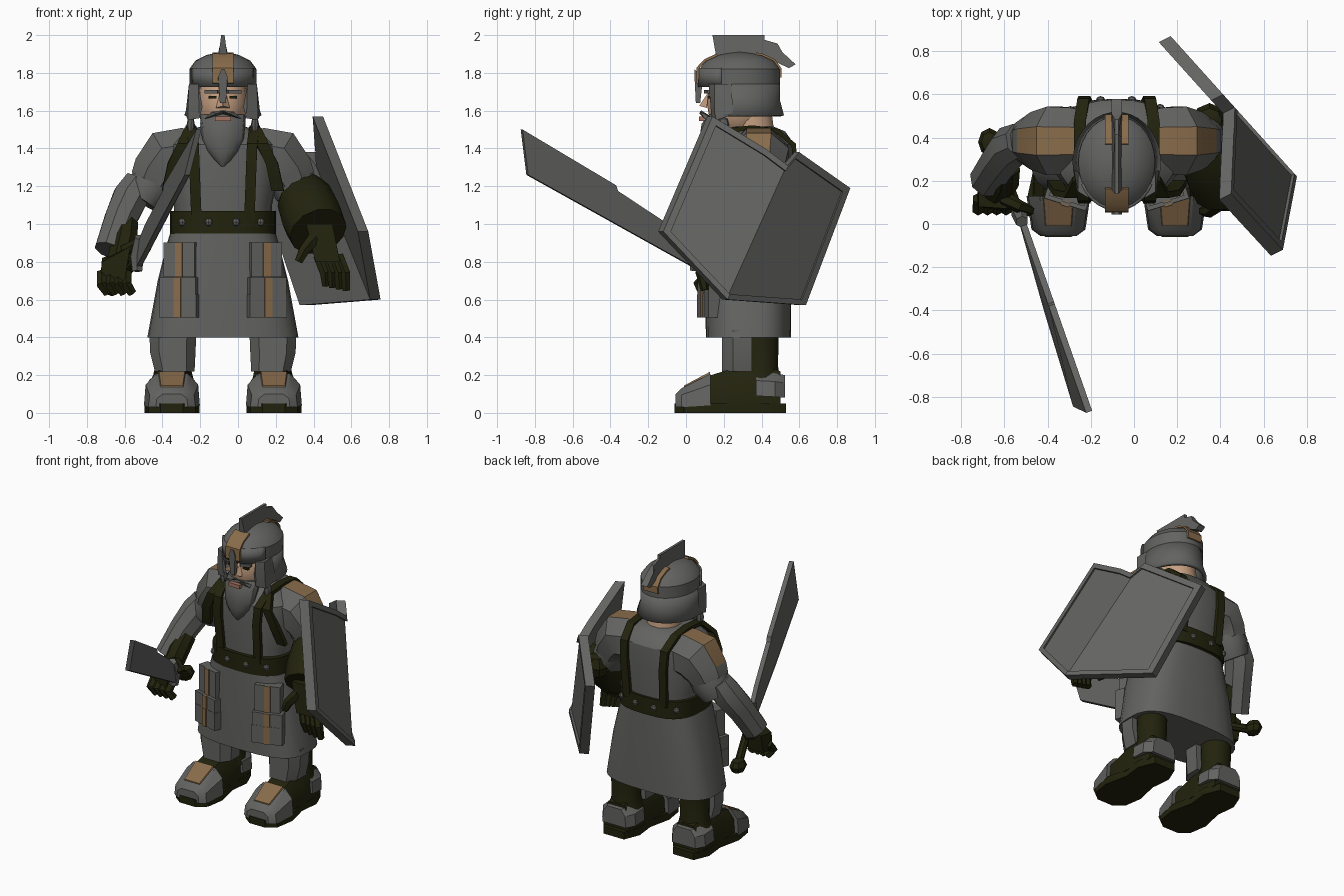
import bpy, bmesh, math
from mathutils import Vector, Matrix

if "Cube" in bpy.data.objects:
    bpy.data.objects.remove(bpy.data.objects["Cube"])

X0 = -0.08  # body centre line


def material(name, rgb):
    m = bpy.data.materials.new(name)
    m.diffuse_color = (*rgb, 1)
    m.use_nodes = True
    m.node_tree.nodes["Principled BSDF"].inputs["Base Color"].default_value = m.diffuse_color
    return m


STEEL = material("steel", (0.125, 0.125, 0.12))
LEATHER = material("dark_leather", (0.016, 0.0165, 0.004))
BRONZE = material("bronze", (0.25, 0.15, 0.07))
SKIN = material("skin", (0.56, 0.35, 0.22))
HAIR = material("grey_hair", (0.115, 0.115, 0.11))
LIP = material("lip", (0.36, 0.17, 0.12))


def finish(name, bm, mat):
    bmesh.ops.recalc_face_normals(bm, faces=bm.faces)
    me = bpy.data.meshes.new(name)
    bm.to_mesh(me)
    bm.free()
    me.materials.append(mat)
    ob = bpy.data.objects.new(name, me)
    bpy.context.collection.objects.link(ob)
    return ob


def paint(ob, mat, rule):
    ob.data.materials.append(mat)
    for p in ob.data.polygons:
        if rule(p):
            p.material_index = 1


def loft(name, rings, mat, cap=True, closed=True):
    bm = bmesh.new()
    vs = [[bm.verts.new(p) for p in r] for r in rings]
    n = len(vs[0])
    for a, b in zip(vs, vs[1:]):
        for i in range(n if closed else n - 1):
            j = (i + 1) % n
            bm.faces.new((a[i], a[j], b[j], b[i]))
    if cap:
        bm.faces.new(vs[0])
        bm.faces.new(vs[-1])
    return finish(name, bm, mat)


def hull(name, pts, mat):
    bm = bmesh.new()
    for p in pts:
        bm.verts.new(p)
    bmesh.ops.convex_hull(bm, input=bm.verts)
    bmesh.ops.delete(bm, geom=[v for v in bm.verts if not v.link_faces], context='VERTS')
    bmesh.ops.dissolve_limit(bm, angle_limit=0.03, verts=bm.verts, edges=bm.edges)
    return finish(name, bm, mat)


def box(name, c, s, mat, yaw=0.0):
    bm = bmesh.new()
    m = Matrix.Translation(c) @ Matrix.Rotation(yaw, 4, 'Z') @ Matrix.Diagonal((*s, 1))
    bmesh.ops.create_cube(bm, size=1, matrix=m)
    return finish(name, bm, mat)


def ball(name, c, s, mat, seg=16):
    bm = bmesh.new()
    m = Matrix.Translation(c) @ Matrix.Diagonal((*s, 1))
    bmesh.ops.create_uvsphere(bm, u_segments=seg, v_segments=seg // 2, radius=1, matrix=m)
    return finish(name, bm, mat)


def ring(cy, z, rx, ry, n=28, p=2.0, a0=0.0, a1=2 * math.pi, ends=False):
    out = []
    for i in range(n):
        a = a0 + (a1 - a0) * i / (n - 1 if ends else n)
        c, s = math.cos(a), math.sin(a)
        out.append((X0 + rx * math.copysign(abs(c) ** (2 / p), c),
                    cy + ry * math.copysign(abs(s) ** (2 / p), s), z))
    return out


def tube(name, pts, mat, n=12):
    P = [Vector(p[:3]) for p in pts]
    d = (P[-1] - P[0]).normalized()
    ref = Vector((0, 0, 1)) if abs(d.y) > 0.8 else Vector((0, 1, 0))
    rings = []
    for i, p in enumerate(P):
        t = (P[min(i + 1, len(P) - 1)] - P[max(i - 1, 0)]).normalized()
        u = t.cross(ref).normalized()
        v = u.cross(t)
        r = pts[i][3]
        rings.append([p + r * (u * math.cos(2 * math.pi * (k + .5) / n) +
                               v * math.sin(2 * math.pi * (k + .5) / n)) for k in range(n)])
    return loft(name, rings, mat)


def ribbon(name, path, w, mat, th=0.03):
    P = [Vector(p) for p in path]
    rings = []
    for i, p in enumerate(P):
        t = (P[min(i + 1, len(P) - 1)] - P[max(i - 1, 0)]).normalized()
        nrm = t.cross(Vector((1, 0, 0))).normalized() * th / 2
        x = Vector((w / 2, 0, 0))
        rings.append([p - x - nrm, p + x - nrm, p + x + nrm, p - x + nrm])
    return loft(name, rings, mat)


def side(s, pts):  # local x offset to the left or right of the body
    return [(X0 + s * p[0], *p[1:]) for p in pts]


# torso, belt and skirt
loft("torso", [ring(.345, z, rx, ry, p=2.5) for z, rx, ry in (
    (.95, .26, .215), (1.1, .26, .22), (1.3, .30, .235), (1.42, .28, .23),
    (1.49, .2, .18), (1.515, .12, .12))], STEEL)
loft("belt", [ring(.34, z, .28, .24, p=2.8) for z in (.95, 1.07)], LEATHER)
for f in (-1, 1):
    for lx in (-.215, -.075, .07, .2):
        ball("belt_stud", (X0 + lx, .34 + f * .235 * (1 - abs(lx / .28) ** 2.8) ** (1 / 2.8), 1.01),
             (.022, .02, .022), STEEL, 8)
loft("skirt", [ring(.33, z, rx, ry, p=3) for z, rx, ry in (
    (.4, .40, .225), (.7, .345, .228), (.9, .295, .225), (.95, .28, .225))], STEEL)

for s in (-1, 1):
    # layered hip plates with bronze strip
    for z, h, lx, w, y in ((.81, .19, .222, .17, .14), (.67, .1, .23, .2, .124), (.565, .13, .23, .205, .122)):
        box("hip_plate", (X0 + s * lx, y, z), (w, .07, h - .008), STEEL, s * .3)
        box("hip_strip", (X0 + s * (lx + .0106), y - .0344, z), (.04, .012, h - .008), BRONZE, s * .3)
    # shoulder straps
    ribbon("strap", side(s, [(.14, .13, 1.03), (.145, .125, 1.15), (.15, .108, 1.3), (.155, .118, 1.42),
                             (.165, .21, 1.495), (.17, .35, 1.51), (.17, .48, 1.495), (.155, .57, 1.42),
                             (.15, .58, 1.3), (.14, .56, 1.03)]), .055, LEATHER, .025)
    ribbon("armhole_strap", side(s, [(.17, .21, 1.5), (.21, .135, 1.42), (.26, .145, 1.32),
                                     (.29, .19, 1.18)]), .065, LEATHER)
    # shoulder armour
    pad = tube("shoulder_pad", side(s, [(.13, .385, 1.355, .15), (.21, .385, 1.355, .166), (.29, .385, 1.345, .172),
                                        (.35, .385, 1.27, .146), (.375, .385, 1.22, .13)]), STEEL, 8)
    paint(pad, BRONZE, lambda p: p.normal.z > .3 and abs(p.center.y - .385) < .03 and abs(p.center.x - X0) > .15)
    tube("upper_arm_guard", side(s, [(.33, .385, 1.29, .125), (.385, .385, 1.19, .125),
                                     (.43, .375, 1.12, .1)]), STEEL)
    # shin guards and boots
    loft("shin", [[(X0 + s * cx + a * w, y, z) for a, y in ((-1, .35), (-1, .25), (-.6, .19), (.6, .19), (1, .25), (1, .35))]
                  for z, w, cx in ((.22, .105, .255), (.32, .12, .265), (.44, .125, .265))], STEEL)
    tube("boot_shaft", side(s, [(.265, .39, .15, .12), (.265, .395, .25, .095), (.265, .395, .42, .1)]), LEATHER)
    sole = [(-.06, -.06), (.06, -.06), (.125, -.01), (.145, .12), (.11, .28), (.125, .42), (.08, .53),
            (-.08, .53), (-.125, .42), (-.11, .28), (-.145, .12), (-.125, -.01)]
    loft("sole", [[(X0 + s * .27 + x, y, z) for x, y in sole] for z in (0, .05)], LEATHER)

    def shoe(name, sections, mat, inner=.58):
        return loft(name, [[(X0 + s * .27 + a * w, y, zb + b * (zt - zb))
                            for a, b in ((-1, 0), (1, 0), (.94, .65), (inner, 1), (-inner, 1), (-.94, .65))]
                           for y, w, zb, zt in sections], mat)
    shoe("boot", ((.1, .12, .04, .19), (.28, .115, .04, .245), (.4, .115, .04, .26), (.5, .1, .04, .22)), LEATHER)
    shoe("toe_cap", ((-.055, .085, .03, .10), (-.025, .125, .03, .13), (.13, .148, .04, .208)), STEEL)
    shoe("toe_plate", ((-.01, .068, .1, .145), (.128, .08, .16, .218)), BRONZE, .85)
    shoe("heel_cap", ((.37, .13, .09, .215), (.47, .13, .085, .21), (.525, .09, .08, .2)), STEEL)

# head, face and beard
ball("head", (X0, .275, 1.64), (.135, .165, .19), SKIN)
tube("neck", [(X0, .36, 1.45, .115), (X0, .34, 1.64, .11)], SKIN)
hull("nose", [(X0 - .015, .12, 1.7), (X0 + .015, .12, 1.7), (X0 - .036, .11, 1.615), (X0 + .036, .11, 1.615),
              (X0, .07, 1.625)], SKIN)
loft("beard", [ring(cy, z, rx, ry, n=14) for z, rx, ry, cy in (
    (1.58, .118, .07, .19), (1.53, .12, .08, .16), (1.45, .11, .07, .14), (1.39, .085, .055, .125),
    (1.34, .045, .035, .115), (1.305, .008, .01, .11))], HAIR)
box("mouth", (X0, .083, 1.557), (.085, .03, .026), LIP)
for s in (-1, 1):
    hull("moustache", side(s, [(0, .08, 1.602), (0, .11, 1.583), (.06, .075, 1.594), (.1, .1, 1.555),
                               (.09, .14, 1.56), (.03, .07, 1.586)]), HAIR)
    box("eye", (X0 + s * .055, .125, 1.672), (.04, .02, .013), LEATHER)
    box("brow", (X0 + s * .06, .118, 1.7), (.07, .03, .018), HAIR, s * .25)
    # cheek guards
    hull("cheek_guard", side(s, [(.13, .12, 1.74), (.18, .15, 1.74), (.178, .24, 1.74), (.108, .135, 1.62),
                                 (.185, .15, 1.6), (.198, .25, 1.58), (.125, .135, 1.56), (.185, .16, 1.55)]), STEEL)
    ball("side_braid", (X0 + s * .17, .2, 1.525), (.022, .03, .045), HAIR, 8)

# helmet with open face, front band and crest
loft("helmet_dome", [ring(.285, z, rx, ry) for z, rx, ry in (
    (1.73, .178, .212), (1.82, .178, .214), (1.865, .145, .18), (1.895, .085, .115), (1.91, .02, .03))], STEEL)
band = loft("brow_band", [ring(.285, z, .186, .224, n=15, a0=1.15 * math.pi, a1=1.85 * math.pi, ends=True)
                          for z in (1.725, 1.825)], STEEL, cap=False, closed=False)
guard = loft("neck_guard", [ring(.285, z, rx, ry, n=22, a0=-.55, a1=math.pi + .55, ends=True) for z, rx, ry in (
    (1.74, .18, .215), (1.65, .18, .215), (1.575, .205, .235))], STEEL, cap=False, closed=False)
for shell in (band, guard):
    shell.modifiers.new("thickness", 'SOLIDIFY').thickness = .022
ribbon("bronze_front", [(X0, .06, 1.745), (X0, .062, 1.825), (X0, .1, 1.866), (X0, .165, 1.896)], .11, BRONZE, .014)
ribbon("bronze_back", [(X0, .37, 1.903), (X0, .405, 1.896), (X0, .468, 1.867), (X0, .501, 1.82), (X0, .5, 1.775)],
       .11, BRONZE, .012)
hull("nose_guard", [(X0 + a * w, y, z) for a in (-1, 1) for w, y, z in (
    (.026, .058, 1.765), (.024, .045, 1.78), (.016, .052, 1.64), (.016, .075, 1.64), (.008, .045, 1.82), (.024, .09, 1.77))], STEEL)
crest = [(.14, 2.0), (.415, 2.0), (.415, 1.975), (.485, 1.955), (.51, 1.91), (.58, 1.845), (.545, 1.825),
         (.47, 1.86), (.4, 1.885), (.16, 1.885)]
loft("crest", [[(X0 + a * (.024 if z < 1.93 else .009), y, z) for y, z in crest] for a in (-1, 1)], STEEL)

# sword arm
tube("bracer", [(-.52, .385, 1.22, .088), (-.57, .36, 1.14, .1), (-.62, .29, 1.03, .092), (-.68, .2, .86, .085)], STEEL, 8)
tube("sword_glove", [(-.59, .27, 1.0, .065), (-.6, .2, .92, .07), (-.63, .15, .8, .07)], LEATHER, 8)
hull("sword_palm", [(-.72, .08, .8), (-.72, .2, .82), (-.57, .07, .88), (-.57, .19, .88),
                    (-.73, .09, .69), (-.72, .17, .69), (-.6, .06, .7), (-.6, .17, .69)], LEATHER)
for k in range(4):
    x = -.72 + .043 * k
    tube("sword_finger", [(x, .12, .74, .03), (x, .07, .68, .032), (x + .03, .09, .635, .026)], LEATHER, 6)
tube("sword_thumb", [(-.6, .12, .86, .035), (-.53, .08, .9, .03), (-.48, .06, .85, .026)], LEATHER, 6)


# sword: flat blade slanting forward, leaning slightly outward at the lower edge
def blade_x(y):
    return -.53 + (.05 - y) * .35


blade = [(-.87, 1.5, 0), (-.375, 1.205, 0), (-.365, 1.175, 0), (-.1, 1.0, 0), (.04, .88, 0), (.04, .77, 0),
         (-.4, 1.015, .03), (-.84, 1.26, .05)]
loft("sword_blade", [[(blade_x(y) - lean + a * .014, y + a * .005, z) for y, z, lean in blade] for a in (-1, 1)], STEEL)
tube("sword_guard", [(blade_x(.02), .01, .93, .03), (blade_x(.06), .06, .83, .04), (blade_x(.06), .05, .75, .03)], STEEL, 6)
tube("sword_grip", [(blade_x(.04), .04, .82, .025), (-.66, .37, .66, .028)], LEATHER, 8)
ball("sword_pommel", (-.67, .38, .67), (.052, .065, .052), LEATHER, 8)

# shield arm
tube("shield_cuff", [(.335, .42, 1.19, .115), (.36, .35, 1.12, .155), (.395, .25, 1.03, .165), (.425, .17, .96, .155)], LEATHER)
ball("shield_elbow", (.35, .48, 1.14), (.08, .08, .09), LEATHER, 8)
hull("shield_palm", [(.36, .08, 1.0), (.5, .08, 1.0), (.36, .2, 1.0), (.5, .2, 1.0), (.41, .06, .8), (.54, .06, .8),
                     (.41, .16, .8), (.54, .16, .8)], LEATHER)
for k in range(4):
    x = .425 + .036 * k
    tube("shield_finger", [(x, .11, .83, .03), (x + .035, .08, .74, .03), (x + .04, .1, .65 + .008 * (3 - k), .022)], LEATHER, 6)
tube("shield_thumb", [(.4, .1, .92, .04), (.35, .06, .86, .032), (.32, .06, .8, .024)], LEATHER, 6)

# shield: two flat halves meeting on a fold, with a raised rim
outline = [(-.12, .96), (.14, 1.57), (.42, 1.4), (.46, 1.37), (.54, 1.31), (.6, 1.38), (.87, 1.19), (.635, .57), (.22, .60)]
bm = bmesh.new()
loops = []
for scale, inward in ((1, .055), (1, 0), (.92, 0), (.92, .014)):
    loop = []
    for y, z in outline:
        y, z = .38 + scale * (y - .38), .955 + scale * (z - .955)
        x = min(.45 - .155 * (y - .14) - .327 * (z - 1.57), .467 - .9 * (y - .54))
        loop.append(bm.verts.new((x - inward, y - inward * .5, z)))
    loops.append(loop)
for a, b in zip(loops, loops[1:]):
    for i in range(9):
        bm.faces.new((a[i], a[(i + 1) % 9], b[(i + 1) % 9], b[i]))
for loop in (loops[0], loops[-1]):
    bm.faces.new(loop[0:5] + [loop[8]])
    bm.faces.new(loop[4:9])
finish("shield", bm, STEEL)

# keep hard edges while smoothing rounded parts
bpy.ops.object.select_all(action='SELECT')
bpy.context.view_layer.objects.active = bpy.data.objects["torso"]
bpy.ops.object.shade_smooth_by_angle(angle=math.radians(32))
